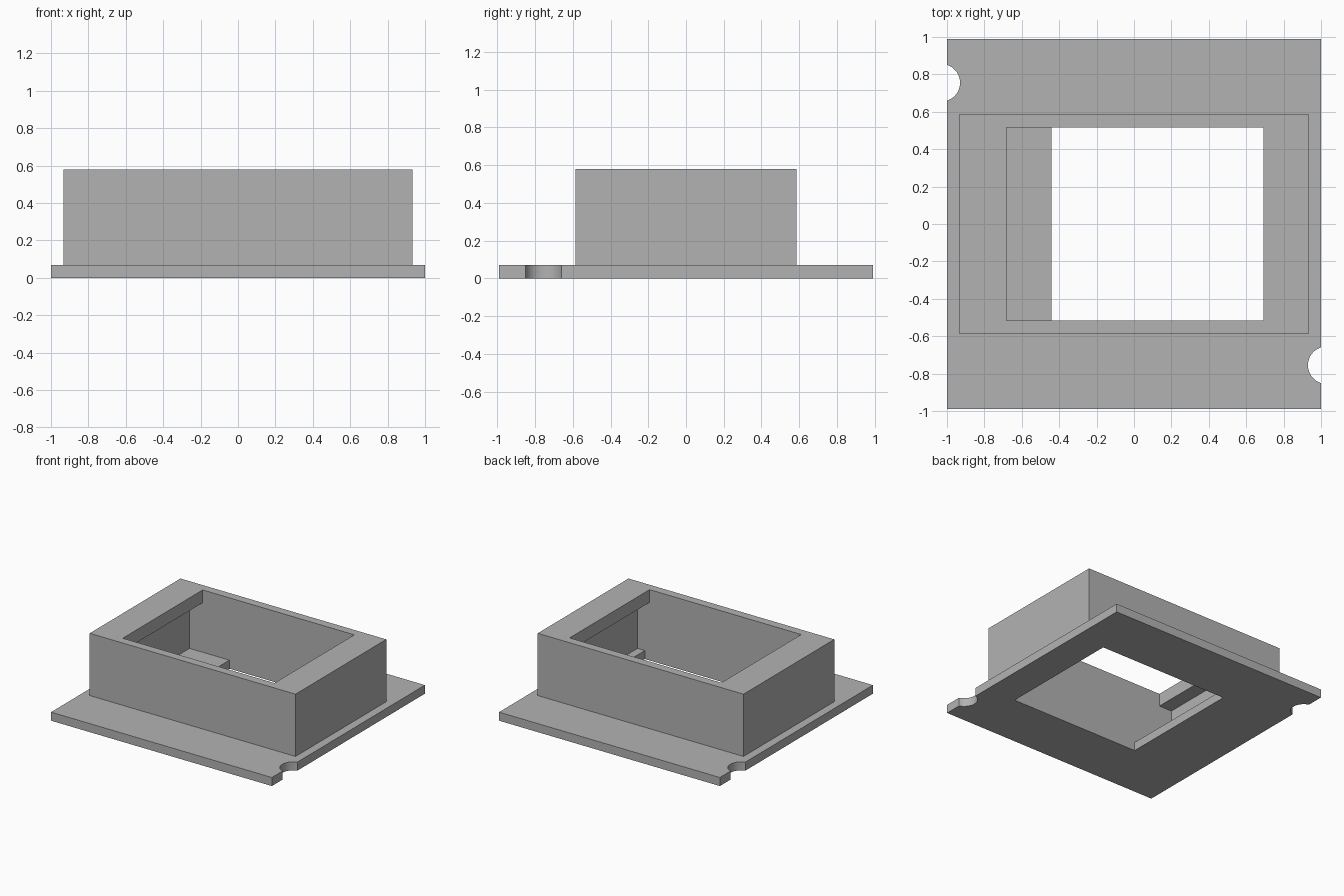
import bpy, bmesh, math
from mathutils import Matrix, Vector

default = bpy.data.objects.get("Cube")
if default:
    bpy.data.objects.remove(default, do_unlink=True)

grey = bpy.data.materials.new("mid_grey")
grey.use_nodes = True
colour = (0.45, 0.45, 0.45, 1)
grey.diffuse_color = colour
grey.node_tree.nodes["Principled BSDF"].inputs["Base Color"].default_value = colour


def add_object(name, bm):
    bmesh.ops.recalc_face_normals(bm, faces=bm.faces)
    mesh = bpy.data.meshes.new(name)
    bm.to_mesh(mesh)
    bm.free()
    mesh.materials.append(grey)
    obj = bpy.data.objects.new(name, mesh)
    bpy.context.collection.objects.link(obj)
    return obj


def prism(name, points, direction):
    """Extrude a closed outline of 3D points along a direction."""
    bm = bmesh.new()
    face = bm.faces.new([bm.verts.new(p) for p in points])
    moved = bmesh.ops.extrude_face_region(bm, geom=[face])["geom"]
    verts = [v for v in moved if isinstance(v, bmesh.types.BMVert)]
    bmesh.ops.translate(bm, verts=verts, vec=Vector(direction))
    # the starting face is kept by the extrusion as the closing cap
    return add_object(name, bm)


def block(name, half_x, half_y, low, high):
    outline = [(sx * half_x, sy * half_y, low)
               for sx, sy in ((-1, -1), (1, -1), (1, 1), (-1, 1))]
    return prism(name, outline, (0, 0, high - low))


def combine(target, tool, operation):
    """Apply a boolean and remove its helper object."""
    tool.hide_render = True
    mod = target.modifiers.new(operation.lower(), "BOOLEAN")
    mod.operation = operation
    mod.solver = "EXACT"
    mod.object = tool
    bpy.context.view_layer.objects.active = target
    bpy.ops.object.modifier_apply(modifier=mod.name)
    bpy.data.objects.remove(tool, do_unlink=True)


# Flange plate with the raised box on it
housing = block("flanged_housing", 1.0, 0.99, 0, 0.07)
combine(housing, block("raised_box", 0.932, 0.587, 0.03, 0.58), "UNION")

# Through opening: narrow at the floor, wide inside, lipped at the top
floor, lip = 0.07, 0.475
section = [(-0.44, -0.1), (0.735, -0.1), (0.735, floor), (0.8, floor),
           (0.8, lip), (0.692, lip), (0.692, 0.7), (-0.682, 0.7),
           (-0.682, lip), (-0.8, lip), (-0.8, floor), (-0.44, floor)]
half_opening = 0.517
combine(housing, prism("opening_cutter", [(x, -half_opening, z) for x, z in section],
                       (0, 2 * half_opening, 0)), "DIFFERENCE")

# Round edge notches at opposite corners
for side in (1, -1):
    bm = bmesh.new()
    bmesh.ops.create_cone(bm, cap_ends=True, segments=64, radius1=0.1, radius2=0.1,
                          depth=0.4, matrix=Matrix.Translation((side * 1.03, side * -0.755, 0)))
    combine(housing, add_object("notch_cutter", bm), "DIFFERENCE")

# Smooth the notches and keep all other edges crisp
bpy.ops.object.select_all(action="DESELECT")
housing.select_set(True)
bpy.context.view_layer.objects.active = housing
bpy.ops.object.shade_smooth_by_angle(angle=math.radians(30))
